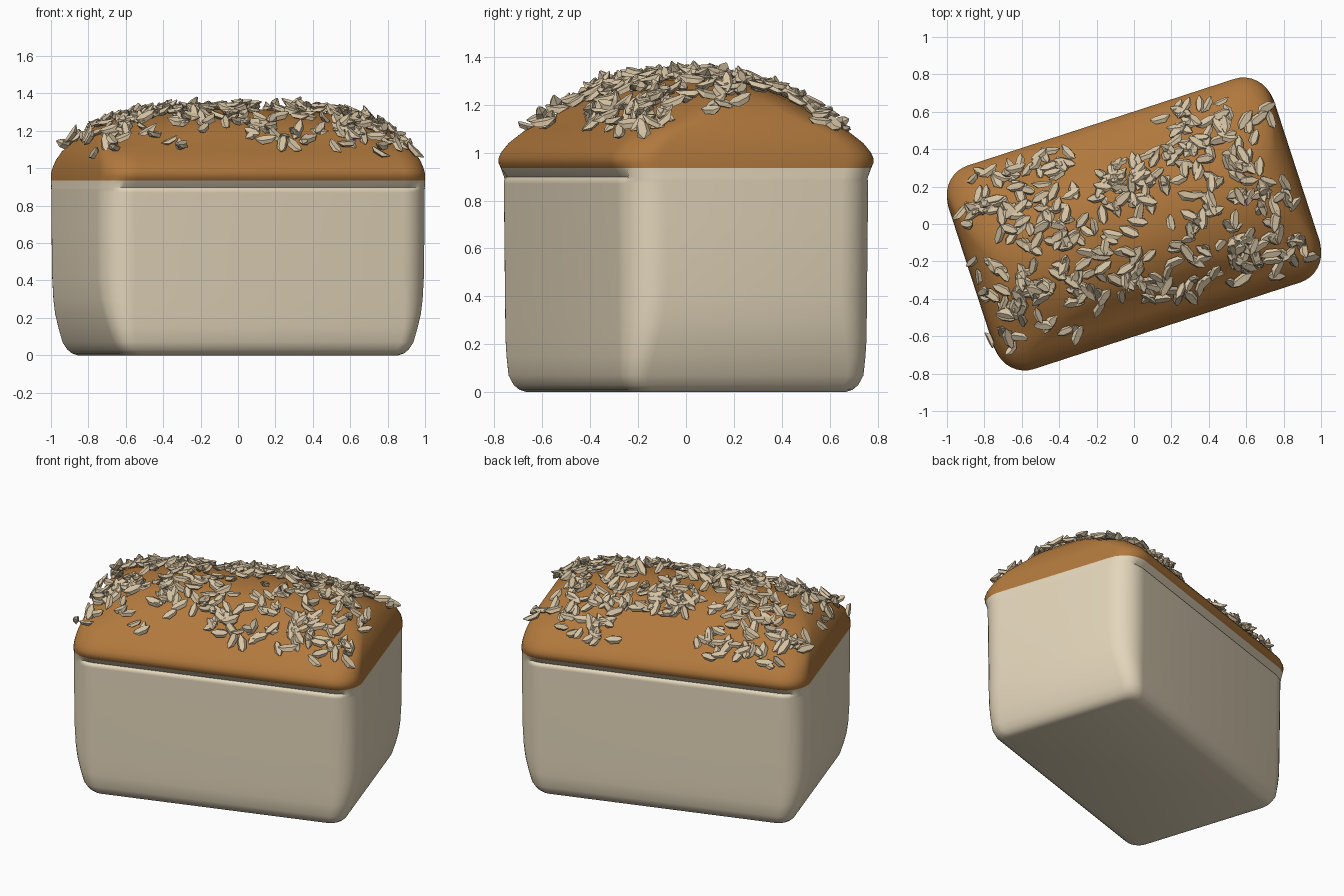
import bpy, bmesh, math, random
from math import cos, sin, pi
from mathutils import Matrix, Vector
from mathutils.bvhtree import BVHTree

random.seed(7)
if "Cube" in bpy.data.objects:
    bpy.data.objects.remove(bpy.data.objects["Cube"], do_unlink=True)

TURN = Matrix.Rotation(math.radians(18), 4, 'Z')
SEAM = 0.935


def material(name, colour):
    mat = bpy.data.materials.new(name)
    mat.use_nodes = True
    mat.diffuse_color = (*colour, 1)
    for node in mat.node_tree.nodes:
        if node.type == 'BSDF_PRINCIPLED':
            node.inputs["Base Color"].default_value = (*colour, 1)
            node.inputs["Roughness"].default_value = 0.8
    return mat


def make_object(name, bm, mats):
    mesh = bpy.data.meshes.new(name)
    bm.to_mesh(mesh)
    obj = bpy.data.objects.new(name, mesh)
    bpy.context.collection.objects.link(obj)
    for mat in mats:
        mesh.materials.append(mat)
    return obj


def loaf_ring(bm, z, a, b, pinch=0, steps=8):
    """Rounded rectangle, easing to an ellipse near the top of the dome.
    The pinch draws in the long sides only."""
    r = min(0.08 + 0.22 * z, 0.16, b * 0.9)
    oval = max(0, (z - 1.09) / 0.25)
    ring = []
    for corner, (sx, sy) in enumerate([(1, 1), (-1, 1), (-1, -1), (1, -1)]):
        for i in range(steps + 1):
            t = (corner + i / steps) * pi / 2
            box = Vector((sx * (a - r) + r * cos(t), sy * (b - r) + r * sin(t), z))
            p = box.lerp(Vector((a * cos(t), b * sin(t), z)), oval)
            if abs(cos(t)) < 0.4:
                p.y -= sy * pinch
            ring.append(bm.verts.new(TURN @ p))
    return ring


dough = material("pale dough", (0.77, 0.67, 0.495))
brown = material("brown crust", (0.435, 0.188, 0.046))
seed_tan = material("seed tan", (0.67, 0.545, 0.365))

# Loaf rows: height, half length, half depth, optional pinch for the seam groove
PROFILE = [
    (0, .77, .47), (.01, .795, .495), (.03, .815, .515), (.07, .84, .532),
    (.15, .867, .537), (.22, .888, .539), (.3, .903, .54), (.42, .913, .542),
    (.7, .916, .544), (.87, .916, .546), (.884, .916, .547, .001),
    (.891, .916, .549, .009), (.898, .915, .551, .019),
    (SEAM, .913, .562, .002), (.955, .911, .57),
    (.975, .909, .572), (1.0, .905, .562), (1.04, .898, .53), (1.09, .882, .468),
    (1.13, .862, .418), (1.17, .838, .375), (1.21, .795, .334), (1.24, .745, .291),
    (1.265, .675, .243), (1.285, .58, .195), (1.3, .45, .145),
    (1.31, .29, .09), (1.314, .13, .04),
]
bm = bmesh.new()
rings = [loaf_ring(bm, *row) for row in PROFILE]
for low, high in zip(rings, rings[1:]):
    n = len(low)
    for i in range(n):
        j = (i + 1) % n
        bm.faces.new((low[i], low[j], high[j], high[i]))
bm.faces.new(rings[0][::-1])
bm.faces.new(rings[-1])
for face in bm.faces:
    face.material_index = int(face.calc_center_median().z > SEAM)
bm.normal_update()
surface = BVHTree.FromBMesh(bm)
loaf = make_object("loaf", bm, [dough, brown])
bm.free()
bpy.ops.object.select_all(action='DESELECT')
loaf.select_set(True)
bpy.context.view_layer.objects.active = loaf
bpy.ops.object.shade_smooth_by_angle(angle=math.radians(50))


def add_seed(bm, matrix):
    """Plump faceted grain with a flat top, slightly curled, with tapered ends."""
    sections = []
    for x, size in [(-.053, .2), (-.03, .88), (.022, 1), (.055, .15)]:
        section = []
        for i in range(5):
            t = 2 * pi * i / 5 - pi / 2
            p = Vector((x, .028 * size * cos(t),
                        .017 * size * sin(t) + 5 * x * x))
            section.append(bm.verts.new(matrix @ p))
        sections.append(section)
    for s, e in zip(sections, sections[1:]):
        for i in range(5):
            j = (i + 1) % 5
            bm.faces.new((s[i], s[j], e[j], e[i]))
    bm.faces.new(sections[0][::-1])
    bm.faces.new(sections[-1])


# Seed topping: scattered in patches (x, y, radius), more in larger patches
PATCHES = [
    (-.83, .1, .1), (-.7, .18, .13), (-.64, 0, .11), (-.45, .28, .11),
    (-.4, .13, .09), (-.45, -.06, .1), (-.25, -.08, .1), (-.1, .12, .16),
    (0, .27, .11), (.14, .28, .1), (.25, .5, .12), (.42, .53, .1),
    (.33, .38, .1), (.56, .42, .11), (.62, .24, .1), (.42, .1, .12),
    (.28, -.08, .1), (.5, -.16, .12), (.76, .1, .1), (.7, -.12, .13),
    (.9, -.13, .07), (.28, -.3, .1), (.05, -.36, .1), (0, -.23, .1),
    (-.25, -.33, .11), (-.46, -.37, .15), (-.6, -.52, .1), (-.7, -.3, .1),
    (-.35, -.56, .05), (-.8, -.24, .06), (.69, .57, .05), (-.69, -.62, .05),
]
bm = bmesh.new()
for x, y, radius in PATCHES:
    for k in range(round(1200 * radius * radius)):
        d = radius * 1.25 * math.sqrt(random.random())
        t = random.uniform(0, 2 * pi)
        hit, normal, _, _ = surface.ray_cast(
            Vector((x + d * cos(t), y + d * sin(t), 3)), Vector((0, 0, -1)))
        if hit is None or hit.z < 1.05:
            continue
        turn = normal.to_track_quat('Z', 'Y').to_matrix().to_4x4()
        spin = Matrix.Rotation(random.uniform(0, 2 * pi), 4, 'Z')
        tilt = Matrix.Rotation(random.gauss(0, .3), 4, 'Y')
        roll = Matrix.Rotation(random.gauss(0, .3), 4, 'X')
        place = Matrix.Translation(hit + normal * random.uniform(.01, .035))
        size = Matrix.Scale(random.uniform(.85, 1.12), 4)
        add_seed(bm, place @ turn @ spin @ tilt @ roll @ size)
bmesh.ops.recalc_face_normals(bm, faces=bm.faces)
make_object("seed_topping", bm, [seed_tan])
bm.free()
